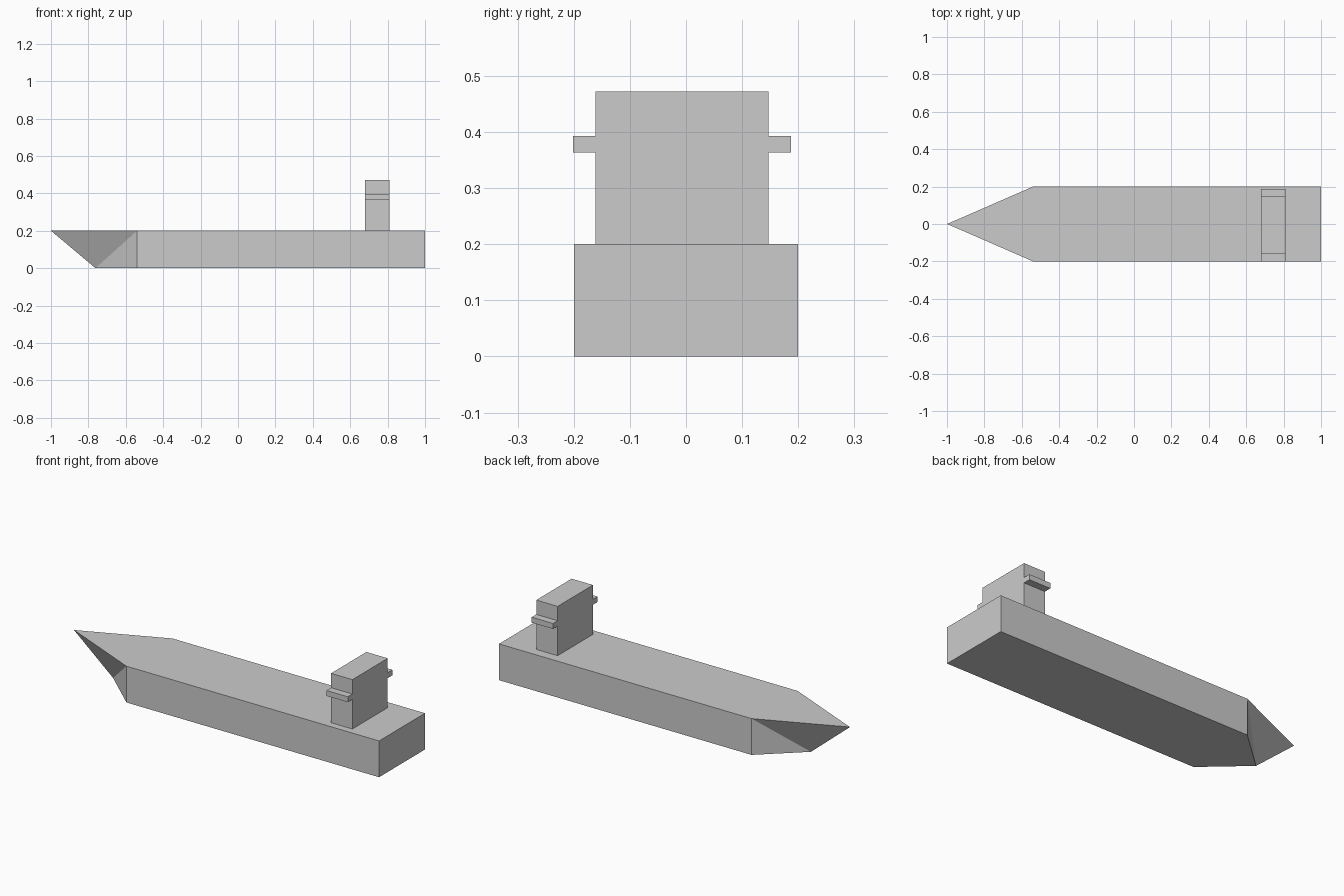
import bpy, bmesh, math

if "Cube" in bpy.data.objects:
    bpy.data.objects.remove(bpy.data.objects["Cube"])


def make_object(name, bm):
    bmesh.ops.remove_doubles(bm, verts=bm.verts, dist=1e-4)
    bmesh.ops.recalc_face_normals(bm, faces=bm.faces)
    mesh = bpy.data.meshes.new(name)
    bm.to_mesh(mesh)
    bm.free()
    obj = bpy.data.objects.new(name, mesh)
    bpy.context.collection.objects.link(obj)
    return obj


# Hull: deck and keel outlines of one side, mirrored across y
H = 0.2
deck = [(-1, 0), (-0.93, 0.03), (-0.54, 0.2), (-0.52, 0.2), (1, 0.2)]
keel = [(-0.762, 0), (-0.54, 0.2), (-0.52, 0.2), (1, 0.2)]
bm = bmesh.new()


def ring(outline, z):
    right = [bm.verts.new((x, -y, z)) for x, y in outline]
    left = [right[0]] + [bm.verts.new((x, y, z)) for x, y in outline[1:]]
    return right, left


tops, bottoms = ring(deck, H), ring(keel, 0)
for t, b in zip(tops, bottoms):
    bm.faces.new((t[0], t[1], b[0]))             # stem facet
    bm.faces.new((t[1], t[2], b[0]))             # raked bow
    bm.faces.new((t[2], b[1], b[0]))
    for i in (2, 3):                             # shoulder strip and side
        bm.faces.new((t[i], t[i + 1], b[i], b[i - 1]))
for right, left in (tops, bottoms):              # deck and bottom
    bm.faces.new(right + left[:0:-1])
bm.faces.new((tops[0][-1], tops[1][-1], bottoms[1][-1], bottoms[0][-1]))
hull = make_object("hull", bm)
bpy.context.view_layer.objects.active = hull
hull.select_set(True)
bpy.ops.object.shade_smooth_by_angle(angle=math.radians(30))

# Bridge tower with side wings: cross-section in y-z, extruded along x
half, wing, mid = 0.154, 0.194, -0.007
side = [(half, H), (half, 0.363), (wing, 0.363), (wing, 0.393),
        (half, 0.393), (half, 0.472)]
profile = side + [(-y, z) for y, z in reversed(side)]
bm = bmesh.new()
face = bm.faces.new([bm.verts.new((0.68, mid + y, z)) for y, z in profile])
new = bmesh.ops.extrude_face_region(bm, geom=[face])["geom"]
bmesh.ops.translate(bm, vec=(0.13, 0, 0),
                    verts=[v for v in new if isinstance(v, bmesh.types.BMVert)])
make_object("bridge_tower", bm)
